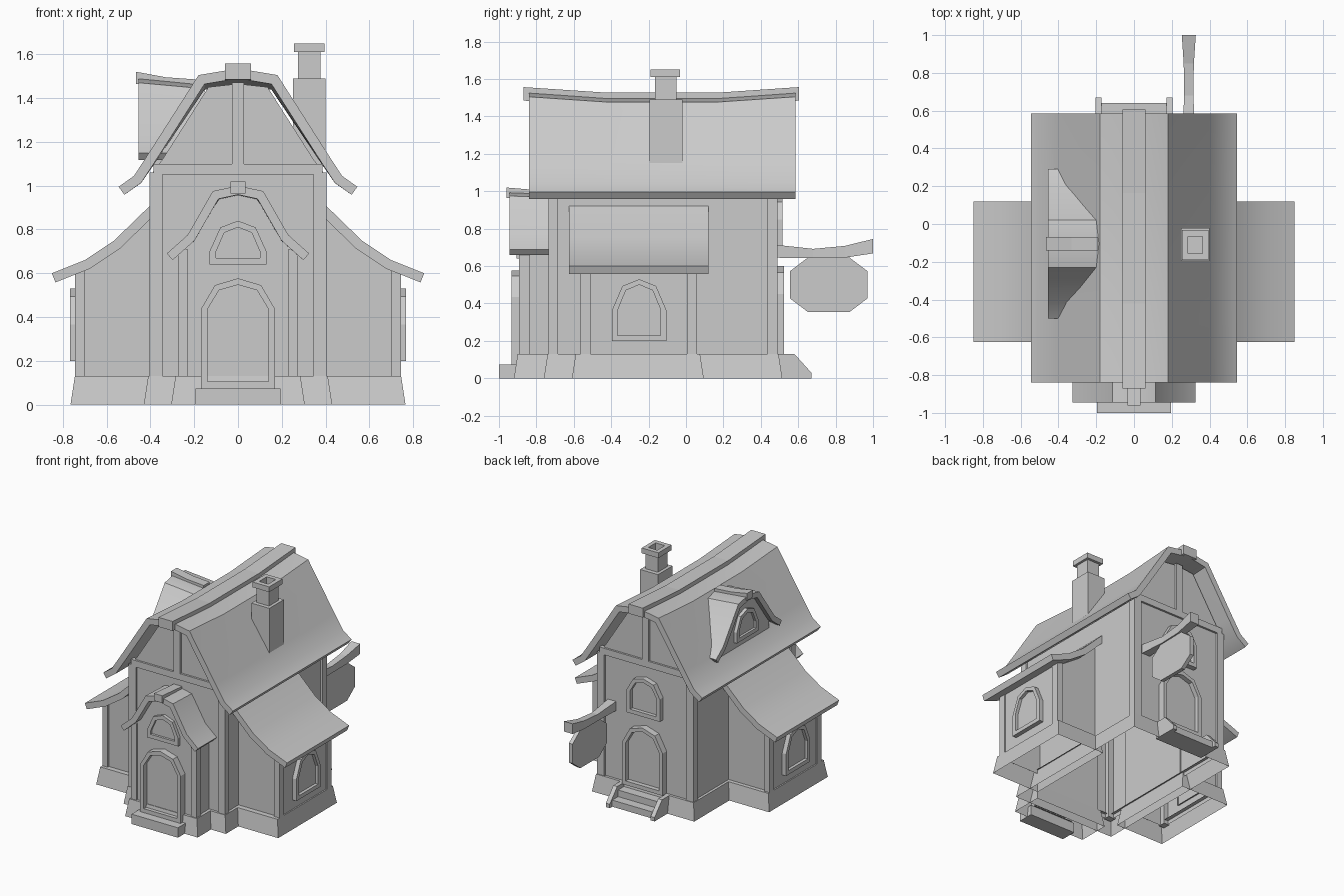
import bpy, bmesh, math
from mathutils import Matrix, Vector

cube = bpy.data.objects.get("Cube")
if cube:
    bpy.data.objects.remove(cube, do_unlink=True)

grey = bpy.data.materials.new("plain_grey")
grey.use_nodes = True
grey.diffuse_color = (0.6, 0.6, 0.6, 1)
grey.node_tree.nodes["Principled BSDF"].inputs["Base Color"].default_value = (0.6, 0.6, 0.6, 1)


# Skin a row of matching closed loops; turn and shift place the part
def loft(name, loops, caps=(True, True), smooth=False, open_bottom=False, turn=0, shift=(0, 0, 0)):
    bm = bmesh.new()
    rows = [[bm.verts.new(p) for p in loop] for loop in loops]
    n = len(rows[0])
    for a, b in zip(rows, rows[1:]):
        for i in range(n):
            bm.faces.new((a[i], a[(i + 1) % n], b[(i + 1) % n], b[i]))
    if caps[0]:
        bm.faces.new(rows[0][::-1])
    if caps[1]:
        bm.faces.new(rows[-1])
    bmesh.ops.recalc_face_normals(bm, faces=bm.faces[:])
    if open_bottom:
        low = min(v.co.z for v in bm.verts) + 0.001
        floor = [f for f in bm.faces if all(v.co.z < low for v in f.verts)]
        bmesh.ops.delete(bm, geom=floor, context='FACES')
    bm.transform(Matrix.Translation(shift) @ Matrix.Rotation(math.radians(turn), 4, 'Z'))
    mesh = bpy.data.meshes.new(name)
    bm.to_mesh(mesh)
    bm.free()
    mesh.materials.append(grey)
    obj = bpy.data.objects.new(name, mesh)
    bpy.context.scene.collection.objects.link(obj)
    if smooth:
        bpy.ops.object.select_all(action='DESELECT')
        obj.select_set(True)
        bpy.context.view_layer.objects.active = obj
        bpy.ops.object.shade_smooth_by_angle(angle=math.radians(30))
    return obj


def rect(x0, x1, y0, y1, z):
    return [(x0, y0, z), (x1, y0, z), (x1, y1, z), (x0, y1, z)]


def box(name, x, y, z):
    return loft(name, [rect(*sorted(x), *y, h) for h in z])


# Outline in x and z, pushed along y
def prism(name, outline, y0, y1, **kw):
    return loft(name, [[(x, y, z) for x, z in outline] for y in (y0, y1)], **kw)


def mirrored(half):
    return [(-x, z) for x, z in half if x > 0] + [(x, z) for x, z in reversed(half)]


# Thick curved roof: the outline is offset downward, and its top dips by section
def roof(name, line, sections, thick=0.045, **kw):
    pts = [Vector(p) for p in line]
    normals = []
    for a, b in zip(pts, pts[1:]):
        d = (b - a).normalized()
        k = Vector((d.y, -d.x))
        normals.append(k if k.y < 0 else -k)
    under = []
    for i, p in enumerate(pts):
        a, b = normals[max(i - 1, 0)], normals[min(i, len(normals) - 1)]
        under.append(p + (a + b) * thick / (1 + a.dot(b)))
    low, high = min(p.y for p in pts), max(p.y for p in pts)
    loops = []
    for y, dip in sections:
        loops.append([(p.x, y, p.y + dip * max(0, p.y - low) / (high - low))
                      for p in pts + under[::-1]])
    return loft(name, loops, smooth=True, **kw)


def ridge_cap(name, half, bottom, top, sections, **kw):
    return loft(name, [[(-half, y, bottom + d), (half, y, bottom + d),
                        (half, y, top + d), (-half, y, top + d)] for y, d in sections], **kw)


# Arched frame with a recessed panel, facing -y before it is turned
def arch(name, w, z0, spring, z1, out=0.025, rim=0.03, **kw):
    def loop(y, t):
        a, top = w - t, z1 - t
        half = [(a, z0 + t), (a, spring), (a * 0.62, spring + (top - spring) * 0.78), (0, top)]
        return [(x, y, z) for x, z in mirrored(half)]
    return loft(name, [loop(0.01, 0), loop(-out, 0), loop(-out, rim), loop(-out * 0.3, rim)],
                caps=(False, True), **kw)


# Sloping stone footing, open underneath
def footing(name, x0, x1, y0, y1, h=0.13):
    def ring(t, z):
        return rect(x0 + t, x1 - t, y0 + t, y1 - t, z)
    return loft(name, [ring(0, 0), ring(0.02, h), ring(0.06, h)], caps=(False, False))


# Main house
footing("main_footing", -0.43, 0.43, -0.76, 0.515)
prism("main_walls", mirrored([(0.39, 0.1), (0.39, 1.06), (0.345, 1.12), (0.135, 1.45), (0, 1.465)]),
      -0.72, 0.475, open_bottom=True)
for s, side in ((-1, "right"), (1, "left")):
    for end, y in (("front", (-0.735, -0.685)), ("back", (0.435, 0.49))):
        box(f"{end}_{side}_post", (s * 0.345, s * 0.405), y, (0.1, 1.06))
for end, y in (("front", (-0.735, -0.70)), ("back", (0.455, 0.49))):
    box(f"{end}_gable_beam", (-0.385, 0.385), y, (1.05, 1.10))
    box(f"{end}_gable_post", (-0.028, 0.028), y, (1.10, 1.47))
dips = [(-0.42, -0.03), (0.165, -0.03)]
roof("main_roof", mirrored([(0.545, 0.995), (0.475, 1.045), (0.40, 1.16), (0.18, 1.505), (0, 1.535)]),
     [(-0.84, 0)] + dips + [(0.585, 0)])
ridge_cap("main_ridge_cap", 0.06, 1.485, 1.557, [(-0.87, 0)] + dips + [(0.605, 0)])

# Side wings
for s, side in ((-1, "right"), (1, "left")):
    footing(f"{side}_wing_footing", min(s * 0.36, s * 0.765), max(s * 0.36, s * 0.765), -0.61, 0.095)
    wall = [(0.38, 0.1), (0.735, 0.1), (0.735, 0.61), (0.70, 0.622), (0.565, 0.715), (0.38, 0.88)]
    prism(f"{side}_wing_walls", [(s * x, z) for x, z in wall], -0.55, 0.045, open_bottom=True)
    for end, y in (("front", (-0.565, -0.51)), ("back", (0.005, 0.06))):
        box(f"{side}_wing_{end}_post", (s * 0.70, s * 0.745), y, (0.1, 0.61))
    slope = [(0.385, 0.925), (0.565, 0.75), (0.70, 0.66), (0.85, 0.60)]
    roof(f"{side}_wing_roof", [(s * x, z) for x, z in slope], [(-0.625, 0), (0.12, 0)])
    arch(f"{side}_wing_window", 0.145, 0.20, 0.365, 0.53, out=0.033,
         turn=s * 90, shift=(s * 0.735, -0.25, 0))

# Front porch
footing("porch_footing", -0.305, 0.305, -0.92, -0.68)
prism("porch_walls", mirrored([(0.262, 0.1), (0.262, 0.70), (0.21, 0.755), (0.085, 0.94), (0, 0.96)]),
      -0.88, -0.70, open_bottom=True)
for s, side in ((-1, "right"), (1, "left")):
    box(f"porch_{side}_post", (s * 0.23, s * 0.275), (-0.892, -0.835), (0.1, 0.71))
roof("porch_roof", mirrored([(0.325, 0.69), (0.23, 0.775), (0.115, 0.975), (0, 1.0)]),
     [(-0.945, 0), (-0.70, -0.01)], thick=0.04)
ridge_cap("porch_ridge_cap", 0.035, 0.965, 1.02, [(-0.96, 0), (-0.72, -0.02)])
arch("front_door", 0.17, 0.075, 0.435, 0.577, out=0.052, shift=(0, -0.88, 0))
arch("porch_window", 0.13, 0.64, 0.70, 0.84, shift=(0, -0.88, 0))
box("front_step", (-0.195, 0.195), (-1.0, -0.88), (0, 0.075))

# Back entrance
arch("back_door", 0.17, 0.13, 0.45, 0.60, out=0.05, turn=180, shift=(0, 0.475, 0))
arch("back_window", 0.14, 0.68, 0.85, 0.97, out=0.04, turn=180, shift=(0, 0.475, 0))
box("back_lower_step", (-0.18, 0.18), (0.48, 0.64), (0, 0.05))
box("back_upper_step", (-0.18, 0.18), (0.48, 0.57), (0.05, 0.10))
rail = [(0.48, 0), (0.67, 0), (0.67, 0.03), (0.58, 0.13), (0.48, 0.13)]
for s, side in ((-1, "right"), (1, "left")):
    loft(f"back_step_{side}_rail", [[(s * x, y, z) for y, z in rail] for x in (0.172, 0.205)])

# Roof dormer
place = dict(turn=-90, shift=(0, -0.105, 0))
prism("dormer_walls", mirrored([(0.29, 1.1), (0.29, 1.18), (0.11, 1.43), (0, 1.44)]),
      -0.42, -0.2, **place)
roof("dormer_roof", mirrored([(0.395, 1.15), (0.31, 1.215), (0.125, 1.47), (0, 1.495)]),
     [(-0.455, 0), (-0.15, -0.03)], thick=0.04, **place)
ridge_cap("dormer_ridge_cap", 0.035, 1.465, 1.52, [(-0.465, 0), (-0.33, -0.025), (-0.19, -0.035)], **place)
arch("dormer_window", 0.13, 1.17, 1.25, 1.385, turn=-90, shift=(-0.42, -0.105, 0))

# Chimney with a hollow top
shaft, neck = (0.25, 0.40, -0.195, -0.02), (0.273, 0.377, -0.165, -0.052)
lip, flue = (0.255, 0.395, -0.19, -0.032), (0.287, 0.363, -0.155, -0.065)
loft("chimney", [rect(*r, z) for r, z in (
    (shaft, 1.1), (shaft, 1.49), (neck, 1.49), (neck, 1.61),
    (lip, 1.61), (lip, 1.65), (flue, 1.65), (flue, 1.57))])

# Hanging sign on a curved arm
arm = [(0.47, 0.645, 0.715, 0.035), (0.68, 0.642, 0.692, 0.024),
       (0.85, 0.645, 0.708, 0.027), (1.0, 0.668, 0.745, 0.037)]
loft("sign_arm", [[(0.29 - w, y, a), (0.29 + w, y, a), (0.29 + w, y, b), (0.29 - w, y, b)]
                  for y, a, b, w in arm])
quarter = [(0.207, 0.073), (0.112, 0.145)]
board = (quarter + [(-y, z) for y, z in quarter[::-1]] + [(-y, -z) for y, z in quarter]
         + [(y, -z) for y, z in quarter[::-1]])
loft("sign_board", [[(x, 0.763 + y, 0.5 + z) for y, z in board] for x in (0.275, 0.305)])
